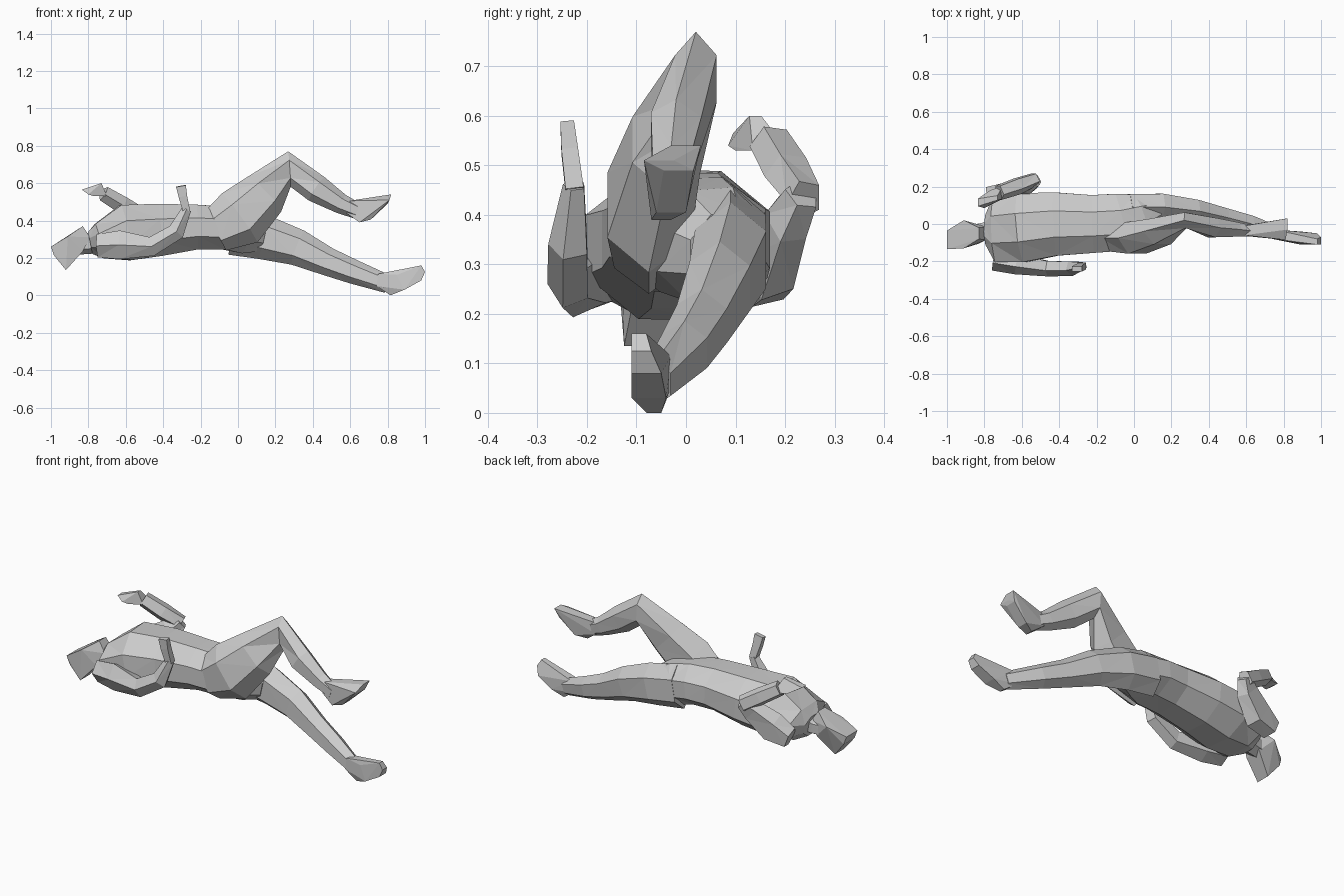
import bpy, bmesh, math
from mathutils import Vector


def finish(name, bm):
    bmesh.ops.recalc_face_normals(bm, faces=bm.faces)
    bmesh.ops.triangulate(bm, faces=bm.faces)
    mesh = bpy.data.meshes.new(name)
    bm.to_mesh(mesh)
    bm.free()
    ob = bpy.data.objects.new(name, mesh)
    bpy.context.collection.objects.link(ob)
    return ob


def loft(name, sections, sides=6):
    """Faceted tube; each section is x, y, z, half width, half height."""
    bm = bmesh.new()
    pts = [Vector(s[:3]) for s in sections]
    rings = []
    for i, (c, s) in enumerate(zip(pts, sections)):
        t = Vector()
        if i > 0:
            t += (c - pts[i - 1]).normalized()
        if i < len(pts) - 1:
            t += (pts[i + 1] - c).normalized()
        t.normalize()
        across = Vector((0, 1, 0))
        across = (across - t * t.dot(across)).normalized()
        up = across.cross(t)
        ring = []
        for k in range(sides):
            a = 2 * math.pi * (k + 0.5) / sides
            ring.append(bm.verts.new(c + across * s[3] * 1.08 * math.cos(a)
                                     + up * s[4] * 1.08 * math.sin(a)))
        rings.append(ring)
    for r, q in zip(rings, rings[1:]):
        for k in range(sides):
            j = (k + 1) % sides
            bm.faces.new((r[k], r[j], q[j], q[k]))
    bm.faces.new(rings[0])
    bm.faces.new(rings[-1])
    return finish(name, bm)


def hull(name, profile):
    """Convex solid from a side profile; each point is x, y, z, half width."""
    bm = bmesh.new()
    for x, y, z, w in profile:
        bm.verts.new((x, y - w, z))
        bm.verts.new((x, y + w, z))
    bmesh.ops.convex_hull(bm, input=bm.verts)
    loose = [v for v in bm.verts if not v.link_faces]
    bmesh.ops.delete(bm, geom=loose, context='VERTS')
    return finish(name, bm)


# Head tipped back, with chin up
hull("head", [(-0.83, -0.05, 0.37, 0.03), (-0.91, -0.055, 0.315, 0.075),
              (-1.0, -0.085, 0.26, 0.05), (-0.985, -0.08, 0.215, 0.05),
              (-0.92, -0.085, 0.135, 0.04), (-0.83, -0.055, 0.235, 0.05),
              (-0.79, -0.05, 0.31, 0.035)])
loft("neck", [(-0.88, -0.05, 0.27, 0.045, 0.05), (-0.80, -0.04, 0.275, 0.05, 0.05),
              (-0.70, -0.03, 0.31, 0.08, 0.08)])

# Torso from shoulders to pelvis
loft("torso", [(-0.79, -0.03, 0.28, 0.08, 0.06),
               (-0.74, -0.03, 0.29, 0.175, 0.095),
               (-0.60, -0.02, 0.335, 0.185, 0.15),
               (-0.42, 0.00, 0.35, 0.170, 0.14),
               (-0.22, 0.00, 0.365, 0.155, 0.12),
               (-0.07, 0.01, 0.36, 0.155, 0.115),
               (0.03, 0.05, 0.34, 0.115, 0.115),
               (0.12, 0.08, 0.32, 0.075, 0.085)], 8)

# Raised, bent leg
loft("bent_leg", [(-0.12, -0.075, 0.345, 0.075, 0.11),
                  (0.01, -0.075, 0.415, 0.09, 0.15),
                  (0.14, -0.04, 0.54, 0.075, 0.12),
                  (0.275, 0.02, 0.675, 0.045, 0.088),
                  (0.42, -0.02, 0.57, 0.055, 0.07),
                  (0.55, -0.03, 0.49, 0.04, 0.05),
                  (0.64, -0.04, 0.45, 0.03, 0.04)])
hull("bent_foot", [(0.58, -0.035, 0.44, 0.025), (0.65, -0.05, 0.39, 0.02),
                   (0.71, -0.03, 0.405, 0.03), (0.80, -0.015, 0.49, 0.03),
                   (0.82, 0.0, 0.54, 0.03), (0.81, -0.055, 0.51, 0.03),
                   (0.68, -0.04, 0.50, 0.02), (0.59, -0.035, 0.505, 0.025)])

# Straight leg, resting on the heel
loft("straight_leg", [(-0.03, 0.09, 0.34, 0.075, 0.115),
                      (0.14, 0.09, 0.31, 0.077, 0.11),
                      (0.32, 0.068, 0.255, 0.066, 0.09),
                      (0.48, 0.032, 0.18, 0.055, 0.07),
                      (0.62, -0.003, 0.125, 0.05, 0.06),
                      (0.80, -0.06, 0.06, 0.032, 0.045)])
hull("straight_foot", [(0.74, -0.055, 0.05, 0.025), (0.815, -0.065, 0.0, 0.015),
                       (0.89, -0.075, 0.03, 0.035), (0.98, -0.08, 0.08, 0.03),
                       (1.0, -0.09, 0.125, 0.02), (0.98, -0.095, 0.16, 0.015),
                       (0.85, -0.075, 0.11, 0.025), (0.75, -0.055, 0.115, 0.025)])

# Near arm: elbow low, forearm lifted
loft("near_arm", [(-0.75, -0.19, 0.265, 0.055, 0.06),
                  (-0.63, -0.21, 0.27, 0.055, 0.075),
                  (-0.46, -0.235, 0.262, 0.042, 0.05),
                  (-0.33, -0.235, 0.34, 0.040, 0.045),
                  (-0.275, -0.225, 0.46, 0.022, 0.025)], 5)
loft("near_hand", [(-0.275, -0.225, 0.45, 0.024, 0.025),
                   (-0.295, -0.235, 0.53, 0.022, 0.03),
                   (-0.305, -0.24, 0.585, 0.018, 0.035)], 4)

# Far arm: upper arm against the chest, forearm folded back to the head
loft("far_upper_arm", [(-0.77, 0.15, 0.265, 0.055, 0.055),
                       (-0.67, 0.17, 0.305, 0.055, 0.09),
                       (-0.57, 0.205, 0.39, 0.045, 0.065),
                       (-0.525, 0.235, 0.44, 0.035, 0.035)], 5)
loft("far_forearm", [(-0.53, 0.24, 0.43, 0.035, 0.045),
                     (-0.62, 0.205, 0.485, 0.045, 0.045),
                     (-0.72, 0.17, 0.545, 0.04, 0.04)], 5)
hull("far_hand", [(-0.70, 0.17, 0.53, 0.035), (-0.73, 0.14, 0.60, 0.012),
                  (-0.77, 0.14, 0.53, 0.04), (-0.835, 0.115, 0.565, 0.02),
                  (-0.80, 0.10, 0.54, 0.015)])
